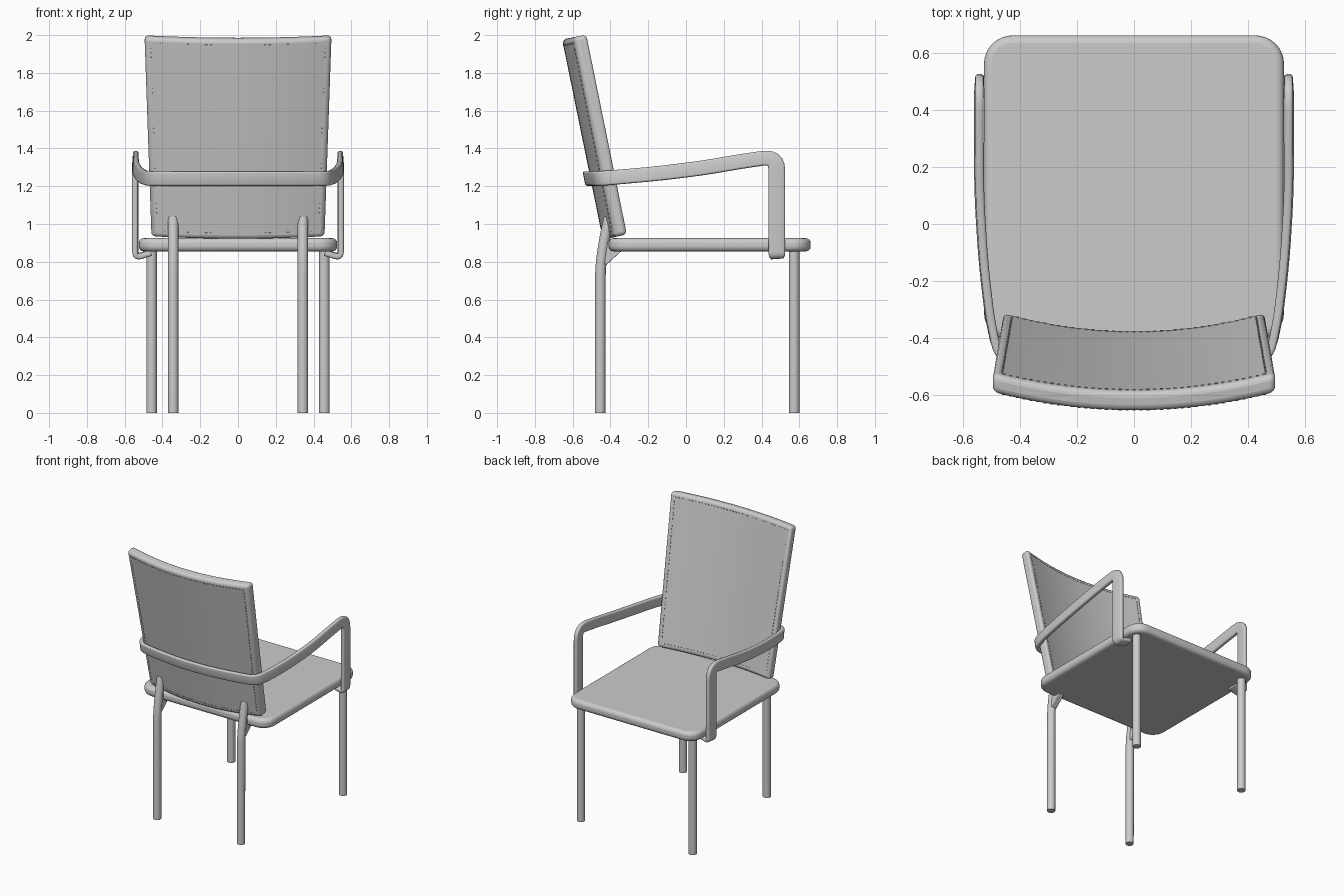
import bpy, bmesh, math
from mathutils import Vector, Matrix

if "Cube" in bpy.data.objects:
    bpy.data.objects.remove(bpy.data.objects["Cube"])


def finish(name, bm, bevel=0, segs=3, mirror=False):
    bmesh.ops.recalc_face_normals(bm, faces=bm.faces)
    me = bpy.data.meshes.new(name)
    bm.to_mesh(me)
    bm.free()
    ob = bpy.data.objects.new(name, me)
    bpy.context.collection.objects.link(ob)
    if mirror:
        m = ob.modifiers.new("mirror", 'MIRROR')
        m.use_clip = True
    if bevel:
        b = ob.modifiers.new("bevel", 'BEVEL')
        b.width, b.segments, b.limit_method = bevel, segs, 'ANGLE'
        b.angle_limit = math.radians(40)
    bpy.ops.object.select_all(action='DESELECT')
    ob.select_set(True)
    bpy.context.view_layer.objects.active = ob
    bpy.ops.object.shade_smooth_by_angle(angle=math.radians(40))
    return ob


def smooth_path(pts, steps=6, limits={}):
    """Round every inner corner of a polyline with a quadratic curve."""
    pts = [Vector(p) for p in pts]
    out = [pts[0]]
    for i in range(1, len(pts) - 1):
        p, u, v = pts[i], pts[i - 1] - pts[i], pts[i + 1] - pts[i]
        d = min(0.47 * min(u.length, v.length), limits.get(i, 9))
        a, b = p + u.normalized() * d, p + v.normalized() * d
        for k in range(steps + 1):
            t = k / steps
            out.append(a * (1 - t) ** 2 + p * 2 * t * (1 - t) + b * t * t)
    return out + [pts[-1]]


def sweep(path, section, normal, cap_start=True, widen=0.0, lean=0.0):
    bm = bmesh.new()
    n, rings, last = Vector(normal), [], None
    for i, p in enumerate(path):
        t = (path[min(i + 1, len(path) - 1)] - path[max(i - 1, 0)]).normalized()
        if last is None:
            t = (path[1] - p).normalized()
        else:
            n = last.rotation_difference(t) @ n
        last = t
        w = t.cross(n)
        k = 1 + widen * abs(t.z)
        s = lean * min(1, max(0, (-p.y - 0.35) / 0.1))
        ring = []
        for a, b in section:
            q = p + n * a + w * b * k
            q.y -= s * (q.z - p.z)
            ring.append(bm.verts.new(q))
        rings.append(ring)
    m = len(section)
    for r0, r1 in zip(rings, rings[1:]):
        for j in range(m):
            bm.faces.new((r0[j], r0[(j + 1) % m], r1[(j + 1) % m], r1[j]))
    if cap_start:
        bm.faces.new(rings[0])
    bm.faces.new(rings[-1])
    return bm


circle = [(0.028 * math.cos(a), 0.028 * math.sin(a))
          for a in [math.tau * i / 20 for i in range(20)]]

# Seat: slab with rounded plan corners and soft edges
bm = bmesh.new()
bmesh.ops.create_cube(bm, size=1, matrix=Matrix.Translation((0, 0.125, 0.89))
                      @ Matrix.Diagonal((1.05, 1.07, 0.07, 1)))
upright = [e for e in bm.edges if abs(e.verts[0].co.z - e.verts[1].co.z) > 0.01]
bmesh.ops.bevel(bm, geom=upright, offset=0.1, segments=8, profile=0.5, affect='EDGES')
finish("seat", bm, 0.026, 4)

# Backrest: tapered, curved panel, tilted backwards
H, THICK, SAG, TILT = 1.08, 0.07, 0.065, math.radians(11.5)


def half_width(h):
    return 0.458 + 0.037 * h / H


def back_point(u, h, depth):
    return Vector((u * half_width(h), -SAG * (1 - u * u) - depth, h))


place = Matrix.Translation((0, -0.308, 0.945)) @ Matrix.Rotation(TILT, 4, 'X')
bm = bmesh.new()
N = 20
rows = []
for i in range(N + 1):
    u = -1 + 2 * i / N
    rows.append([bm.verts.new(back_point(u, h, d))
                 for h, d in ((0, 0), (H, 0), (H, THICK), (0, THICK))])
for a, b in zip(rows, rows[1:]):
    for j in range(4):
        bm.faces.new((a[j], a[(j + 1) % 4], b[(j + 1) % 4], b[j]))
bm.faces.new(rows[0])
bm.faces.new(rows[-1])
finish("backrest", bm, 0.022, 4).matrix_world = place

# Stitching: little dashes around both faces of the backrest
bm = bmesh.new()
INSET, STEP = 0.032, 0.024
spots = []
for h in (INSET, H - INSET):
    c = int((half_width(h) - INSET) / STEP)
    spots += [(k * STEP / half_width(h), h, (0.011, 0.006, 0.006)) for k in range(-c, c + 1)]
for k in range(1, int((H - 2 * INSET) / STEP)):
    h = INSET + k * STEP
    spots += [(s * (1 - INSET / half_width(h)), h, (0.006, 0.006, 0.011)) for s in (-1, 1)]
for u, h, size in spots:
    for depth in (0, THICK):
        bmesh.ops.create_cube(bm, size=1, matrix=Matrix.Translation(back_point(u, h, depth))
                              @ Matrix.Diagonal((*size, 1)))
finish("stitching", bm).matrix_world = place

# Armrest: one flat band around the back, along the sides and down to the seat
section = []
for cx, cy, a0 in ((1, 1, 0), (-1, 1, 90), (-1, -1, 180), (1, -1, 270)):
    for k in range(4):
        a = math.radians(a0 + 30 * k)
        section.append((cx * 0.005 + 0.01 * math.cos(a), cy * 0.028 + 0.01 * math.sin(a)))
arm = smooth_path([(0, -0.525, 1.24), (0.1, -0.525, 1.24), (0.3, -0.502, 1.24),
                   (0.475, -0.465, 1.24), (0.503, -0.34, 1.25), (0.527, -0.14, 1.268),
                   (0.542, 0.1, 1.298), (0.543, 0.3, 1.333), (0.543, 0.481, 1.358),
                   (0.543, 0.481, 0.823), (0.46, 0.481, 0.848)],
                  limits={3: 0.055, 8: 0.075, 9: 0.03})
finish("armrest", sweep(arm, section, (0, -1, 0), False, 0.15, 0.2), mirror=True)

# Legs: straight at the +y end, bent to meet the backrest at the other
finish("straight_leg", sweep([Vector((0.457, 0.573, 0)), Vector((0.457, 0.573, 0.87))],
                             circle, (1, 0, 0)), mirror=True)
bent = smooth_path([(0.343, -0.455, 0), (0.343, -0.453, 0.78),
                    (0.343, -0.43, 0.93), (0.343, -0.407, 1.035)])
finish("bent_leg", sweep(bent, circle, (1, 0, 0)), mirror=True)

# Brackets: triangular gussets joining the bent legs to the seat
bm = bmesh.new()
profile = [(-0.45, 0.91), (-0.39, 0.91), (-0.34, 0.858), (-0.42, 0.785), (-0.45, 0.785)]
face = bm.faces.new([bm.verts.new((0.323, y, z)) for y, z in profile])
ext = bmesh.ops.extrude_face_region(bm, geom=[face])
bmesh.ops.translate(bm, vec=(0.04, 0, 0),
                    verts=[v for v in ext["geom"] if isinstance(v, bmesh.types.BMVert)])
finish("seat_bracket", bm, 0.004, 2, mirror=True)
